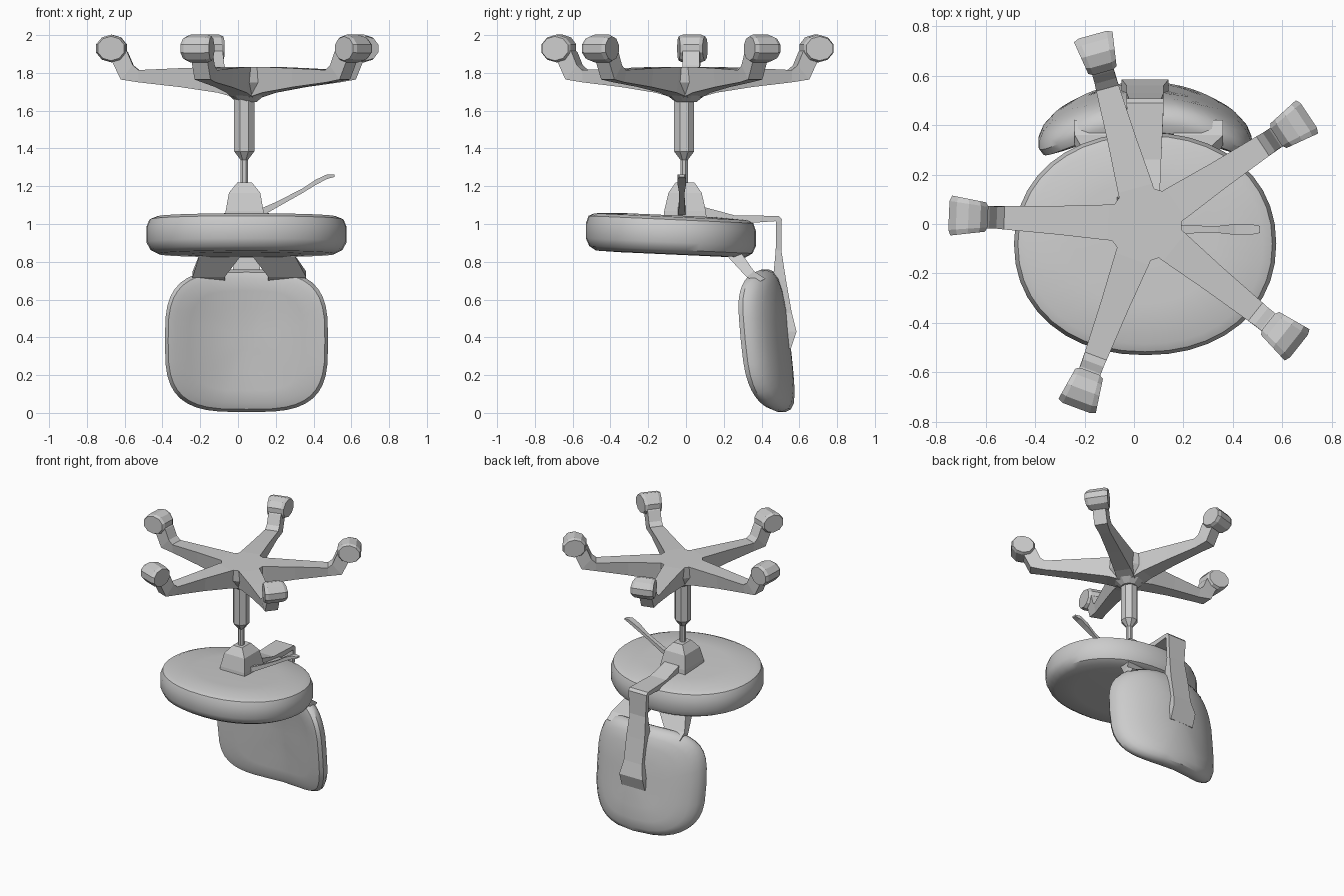
import bpy, bmesh, math
from mathutils import Vector, Matrix

if "Cube" in bpy.data.objects:
    bpy.data.objects.remove(bpy.data.objects["Cube"])

CX = 0.045  # chair axis


def finish(name, bm, smooth=None):
    bmesh.ops.recalc_face_normals(bm, faces=bm.faces)
    me = bpy.data.meshes.new(name)
    bm.to_mesh(me)
    bm.free()
    ob = bpy.data.objects.new(name, me)
    bpy.context.collection.objects.link(ob)
    if smooth:
        bpy.ops.object.select_all(action='DESELECT')
        ob.select_set(True)
        bpy.context.view_layer.objects.active = ob
        bpy.ops.object.shade_smooth_by_angle(angle=math.radians(smooth))
    return ob


def loft(bm, rings):
    """Skin closed rings of points and cap both ends."""
    loops = [[bm.verts.new(p) for p in r] for r in rings]
    n = len(loops[0])
    for a, b in zip(loops, loops[1:]):
        for i in range(n):
            j = (i + 1) % n
            bm.faces.new((a[i], a[j], b[j], b[i]))
    bm.faces.new(loops[0])
    bm.faces.new(loops[-1])


def superellipse(n, rx, ry, p):
    pts = []
    for i in range(n):
        t = 2 * math.pi * i / n
        c, s = math.cos(t), math.sin(t)
        pts.append((rx * math.copysign(abs(c) ** (2 / p), c),
                    ry * math.copysign(abs(s) ** (2 / p), s)))
    return pts


def lathe(name, profile, n, cx, cy):
    bm = bmesh.new()
    loft(bm, [[(cx + r * math.cos(2 * math.pi * (i + .5) / n),
                cy + r * math.sin(2 * math.pi * (i + .5) / n), z) for i in range(n)]
              for r, z in profile])
    return finish(name, bm)


def strip(name, sections):
    """Bar whose sections are (x0, x1, (y, z) one side, (y, z) other side)."""
    bm = bmesh.new()
    loft(bm, [[(x0, *a), (x1, *a), (x1, *b), (x0, *b)] for x0, x1, a, b in sections])
    return finish(name, bm)


# Seat: round cushion with bevelled rim, slightly tilted
bm = bmesh.new()
rings = []
for s, z in [(.6, .835), (.88, .838), (.96, .86), (1, .90), (1, .98), (.97, 1.02), (.9, 1.035), (.55, 1.043)]:
    rings.append([(CX + x * s, -.08 + y * s, z - .045 * (y * s - .08))
                  for x, y in superellipse(40, .53, .45, 2.15)])
loft(bm, rings)
finish("seat", bm, 35)

# Backrest: rounded pad, curved around the sitter
bm = bmesh.new()
rings = []
for s, d in [(.15, -.065), (.45, -.065), (.7, -.066), (.87, -.064), (.96, -.05), (1, -.015),
             (1, .015), (.96, .045), (.87, .065), (.7, .075), (.45, .078), (.15, .078)]:
    ring = []
    for x, z in superellipse(40, .432, .378, 3.3):
        zz = .382 + z * s
        y = .512 - .10 * zz - .145 * (x * s / .432) ** 2 - .05 * max(0, zz - .5) + d
        ring.append((CX + x * s, y, zz))
    rings.append(ring)
loft(bm, rings)
finish("backrest", bm, 35)

# Bracket joining the seat mechanism and the backrest
strip("back_bracket", [
    (-.01, .10, (.02, 1.11), (.02, 1.03)),
    (-.02, .11, (.26, 1.045), (.26, 1.00)),
    (-.03, .12, (.49, 1.043), (.475, 1.015)),
    (-.03, .12, (.507, 1.025), (.477, 1.005)),
    (-.02, .11, (.505, .86), (.475, .86)),
    (-.03, .12, (.53, .70), (.46, .70)),
    (-.03, .12, (.56, .53), (.50, .53)),
    (-.05, .14, (.585, .43), (.51, .43)),
    (-.05, .14, (.555, .34), (.50, .34))])

# Struts under the cushion
for side, (a, b, c, d) in {"left": (-.2, .03, -.24, -.07), "right": (.06, .29, .16, .36)}.items():
    strip(side + "_strut", [(a, b, (.20, .85), (.29, .85)),
                            (c, d, (.32, .72), (.36, .75)),
                            (c, d, (.38, .69), (.42, .71))])

# Tilt mechanism housing
bm = bmesh.new()
loft(bm, [[(.035 + sx * w, sy * d - .005, z) for sx, sy in ((-1, -1), (1, -1), (1, 1), (-1, 1))]
          for w, d, z in [(.105, .115, 1.02), (.10, .11, 1.07), (.083, .088, 1.165), (.038, .05, 1.22)]])
finish("tilt_housing", bm)

# Height lever with flat paddle
bm = bmesh.new()
rings = []
for x, z, w, h in [(.08, 1.04, .022, .024), (.2, 1.10, .016, .016), (.34, 1.175, .014, .012),
                   (.41, 1.22, .022, .014), (.47, 1.25, .022, .012), (.51, 1.255, .014, .006)]:
    rings.append([(x, -.022 - w, z - h), (x, -.022 + w, z - h), (x, -.022 + w, z + h), (x, -.022 - w, z + h)])
loft(bm, rings)
finish("height_lever", bm)

# Gas column
lathe("column", [(.022, 1.2), (.022, 1.34), (.058, 1.385), (.058, 1.68)], 8, .033, -.01)

# Five-star base hub
lathe("base_hub", [(.055, 1.645), (.11, 1.69), (.15, 1.75), (.155, 1.832)], 10, CX, 0)

# Arms and casters, repeated around the hub
ARM = [(.04, .075, 1.665, 1.832), (.15, .072, 1.695, 1.832), (.35, .058, 1.725, 1.825),
       (.57, .047, 1.75, 1.815)]  # radius, half width, low, high
ELBOW = [((.665, 1.765), (.60, 1.84)), ((.715, 1.87), (.63, 1.91)), ((.73, 1.91), (.66, 1.94))]
for k in range(5):
    rot = Matrix.Translation((CX, 0, 0)) @ Matrix.Rotation(math.radians(33.5 + 72 * k), 4, 'Z')
    bm = bmesh.new()
    rings = [[(r, -w * .8, lo), (r, w * .8, lo), (r, w, hi), (r, -w, hi)] for r, w, lo, hi in ARM]
    for (r0, z0), (r1, z1) in ELBOW:
        rings.append([(r0, -.045, z0), (r0, .045, z0), (r1, .045, z1), (r1, -.045, z1)])
    loft(bm, rings)
    bm.transform(rot)
    finish(f"base_arm_{k + 1}", bm)

    # Caster: faceted wheel, wider on the outer side
    bm = bmesh.new()
    rings = []
    for y, s in [(-.07, .88), (-.05, 1), (.05, 1), (.07, .88)]:
        ring = []
        for a in [math.pi * (i + .5) / 5 for i in range(10)]:
            x, z = .083 * s * math.cos(a), .073 * s * math.sin(a)
            ring.append((.715 + x, y * (1 + 2.2 * x), 1.929 + z))
        rings.append(ring)
    loft(bm, rings)
    bm.transform(rot)
    finish(f"caster_{k + 1}", bm)
